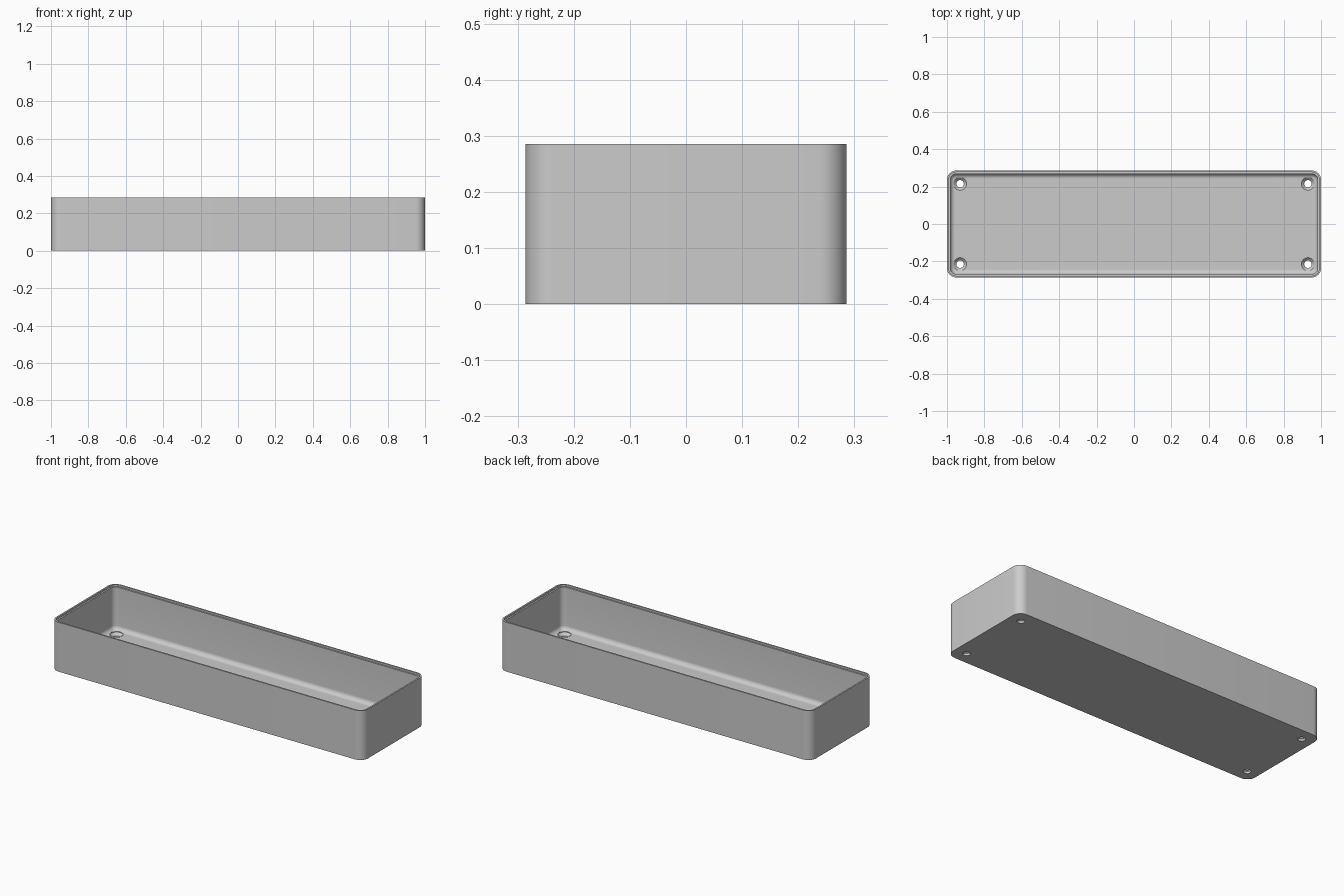
import bpy
import bmesh
from math import sin, cos, pi, radians

if "Cube" in bpy.data.objects:
    bpy.data.objects.remove(bpy.data.objects["Cube"], do_unlink=True)

HALF_X, HALF_Y, HEIGHT = 1.0, 0.286, 0.286
CORNER, WALL, FLOOR, FILLET = 0.05, 0.018, 0.03, 0.025
HOLE_X, HOLE_Y = 0.93, 0.215

grey = bpy.data.materials.new("plain grey")
grey.use_nodes = True
colour = (0.6, 0.6, 0.6, 1)
grey.diffuse_color = colour
grey.node_tree.nodes["Principled BSDF"].inputs["Base Color"].default_value = colour


def rounded_loop(bm, inset, z, steps=10):
    """Ring of vertices round a rounded rectangle."""
    r = CORNER - inset
    ring = []
    for q, (sx, sy) in enumerate([(1, 1), (-1, 1), (-1, -1), (1, -1)]):
        for i in range(steps + 1):
            a = (q + i / steps) * pi / 2
            ring.append(bm.verts.new((sx * (HALF_X - CORNER) + r * cos(a),
                                      sy * (HALF_Y - CORNER) + r * sin(a), z)))
    return ring


def circle_loop(bm, x, y, radius, z, steps=32):
    return [bm.verts.new((x + radius * cos(2 * pi * i / steps),
                          y + radius * sin(2 * pi * i / steps), z)) for i in range(steps)]


def loft(name, make_rings):
    """Skin a list of rings and cap both ends."""
    bm = bmesh.new()
    rings = make_rings(bm)
    n = len(rings[0])
    for a, b in zip(rings, rings[1:]):
        for i in range(n):
            j = (i + 1) % n
            bm.faces.new((a[i], a[j], b[j], b[i]))
    bm.faces.new(rings[0][::-1])
    bm.faces.new(rings[-1])
    bmesh.ops.recalc_face_normals(bm, faces=bm.faces)
    mesh = bpy.data.meshes.new(name)
    bm.to_mesh(mesh)
    bm.free()
    mesh.materials.append(grey)
    obj = bpy.data.objects.new(name, mesh)
    bpy.context.collection.objects.link(obj)
    return obj


# Tray profile: outer wall, stepped rim, inner wall, floor fillet
profile = [(0, 0), (0, HEIGHT), (WALL / 2, HEIGHT),
           (WALL / 2, HEIGHT - 0.01), (WALL, HEIGHT - 0.01)]
for k in range(9):
    t = k / 8 * pi / 2
    profile.append((WALL + FILLET * (1 - cos(t)), FLOOR + FILLET * (1 - sin(t))))
tray = loft("tray", lambda bm: [rounded_loop(bm, d, z) for d, z in profile])

# Countersunk screw holes in the four corners
bpy.context.view_layer.objects.active = tray
tray.select_set(True)
hole = [(0.02, -0.02), (0.02, 0.012), (0.035, 0.027), (0.035, 0.1)]
for sx in (-1, 1):
    for sy in (-1, 1):
        cutter = loft("hole_cutter", lambda bm: [
            circle_loop(bm, sx * HOLE_X, sy * HOLE_Y, r, z) for r, z in hole])
        cutter.hide_render = True
        cut = tray.modifiers.new("screw_hole", "BOOLEAN")
        cut.operation, cut.solver, cut.object = "DIFFERENCE", "EXACT", cutter
        bpy.ops.object.modifier_apply(modifier=cut.name)
        bpy.data.objects.remove(cutter, do_unlink=True)

bpy.ops.object.shade_smooth_by_angle(angle=radians(30))
